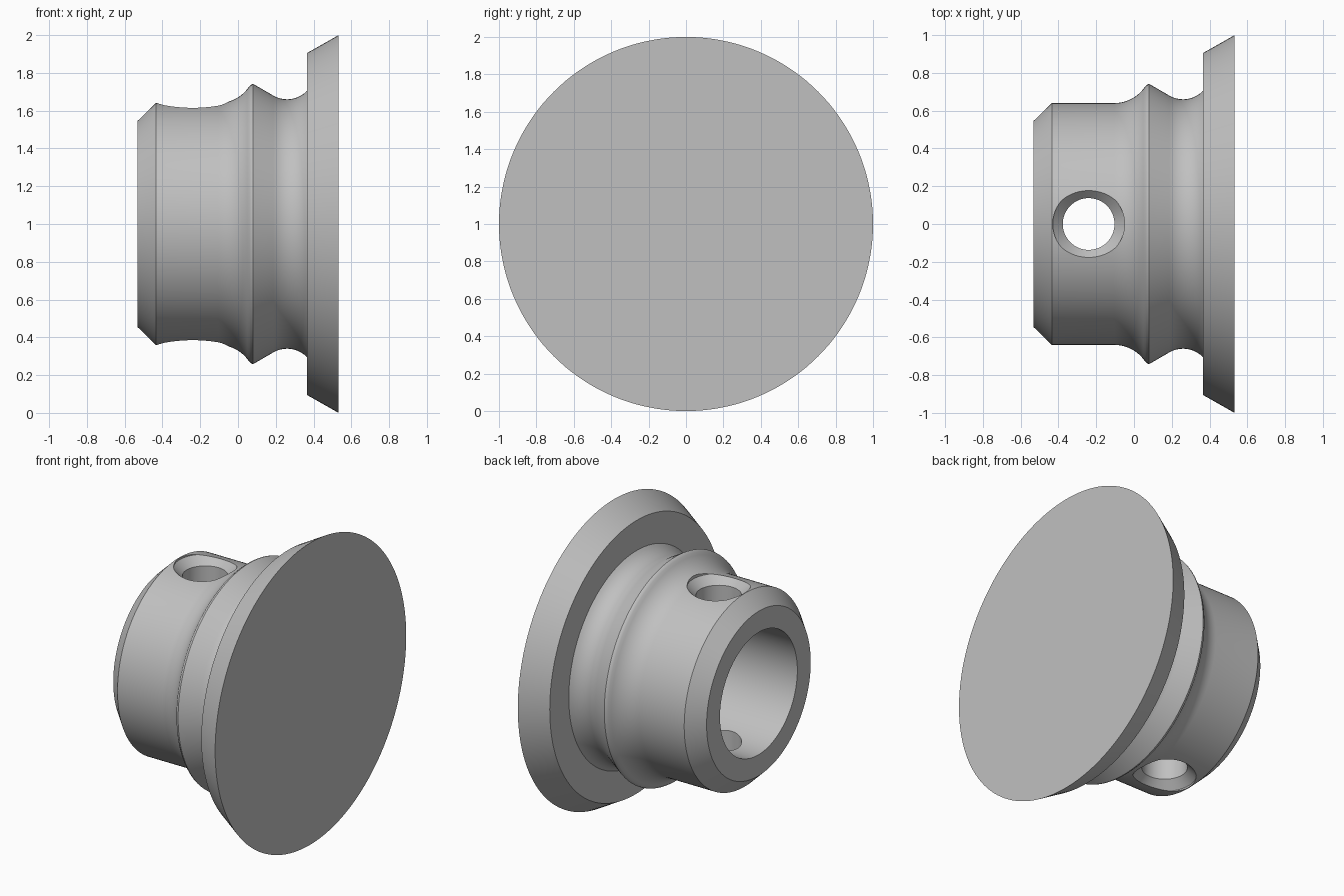
import bpy, bmesh
from math import sin, cos, radians, tau
from mathutils import Vector, Matrix

cube = bpy.data.objects.get("Cube")
if cube:
    bpy.data.objects.remove(cube, do_unlink=True)

metal = bpy.data.materials.new("light grey")
metal.use_nodes = True
grey = (0.53, 0.53, 0.53, 1)
metal.diffuse_color = grey
metal.node_tree.nodes["Principled BSDF"].inputs["Base Color"].default_value = grey


def arc(x, r, radius, start, end, steps=10):
    """Concave arc whose lowest point is (x, r); angles are measured from it."""
    angles = [radians(start + (end - start) * i / steps) for i in range(steps + 1)]
    return [(x + radius * sin(a), r + radius * (1 - cos(a))) for a in angles]


def revolve(name, profile, segments):
    """Lathe (axial, radial) points about the x axis."""
    bm = bmesh.new()
    verts = [bm.verts.new((a, 0, r)) for a, r in profile]
    edges = [bm.edges.new(pair) for pair in zip(verts, verts[1:])]
    bmesh.ops.spin(bm, geom=verts + edges, cent=(0, 0, 0), axis=(1, 0, 0),
                   angle=tau, steps=segments, use_duplicate=False)
    bmesh.ops.remove_doubles(bm, verts=bm.verts, dist=0.0001)
    bmesh.ops.recalc_face_normals(bm, faces=bm.faces)
    mesh = bpy.data.meshes.new(name)
    bm.to_mesh(mesh)
    bm.free()
    mesh.materials.append(metal)
    obj = bpy.data.objects.new(name, mesh)
    bpy.context.collection.objects.link(obj)
    return obj


# Turned body: blind bore, chamfered collar, ridge, groove and flared flange
end, bore, bore_end = 0.5325, 0.405, 0.1
profile = [(bore_end, 0), (bore_end, bore), (-end, bore), (-end, 0.545), (-0.435, 0.64)]
profile += arc(-0.105, 0.64, 0.197, 0, 57)
profile += [(0.072, 0.739), (0.08, 0.741), (0.09, 0.736)]
profile += arc(0.26, 0.66, 0.145, -30, 46.5)
profile += [(0.365, 0.905), (end, 1), (end, 0)]
body = revolve("turned_knob", profile, 144)
body.location.z = 1

# Cross hole with a countersink at both ends
half = [(0.575, 0.137), (0.628, 0.19), (0.9, 0.19), (0.9, 0)]
cutter = revolve("cross_hole_cutter", [(-a, r) for a, r in reversed(half)] + half, 64)
cutter.data.transform(Matrix.Rotation(radians(90), 4, "Y"))
cutter.location = Vector((-0.24, 0, 1))
cutter.hide_render = True

hole = body.modifiers.new("cross_hole", "BOOLEAN")
hole.operation = "DIFFERENCE"
hole.solver = "EXACT"
hole.object = cutter

bpy.ops.object.select_all(action="DESELECT")
body.select_set(True)
bpy.context.view_layer.objects.active = body
bpy.ops.object.modifier_apply(modifier=hole.name)
bpy.data.objects.remove(cutter, do_unlink=True)
bpy.ops.object.shade_smooth_by_angle(angle=radians(25))
